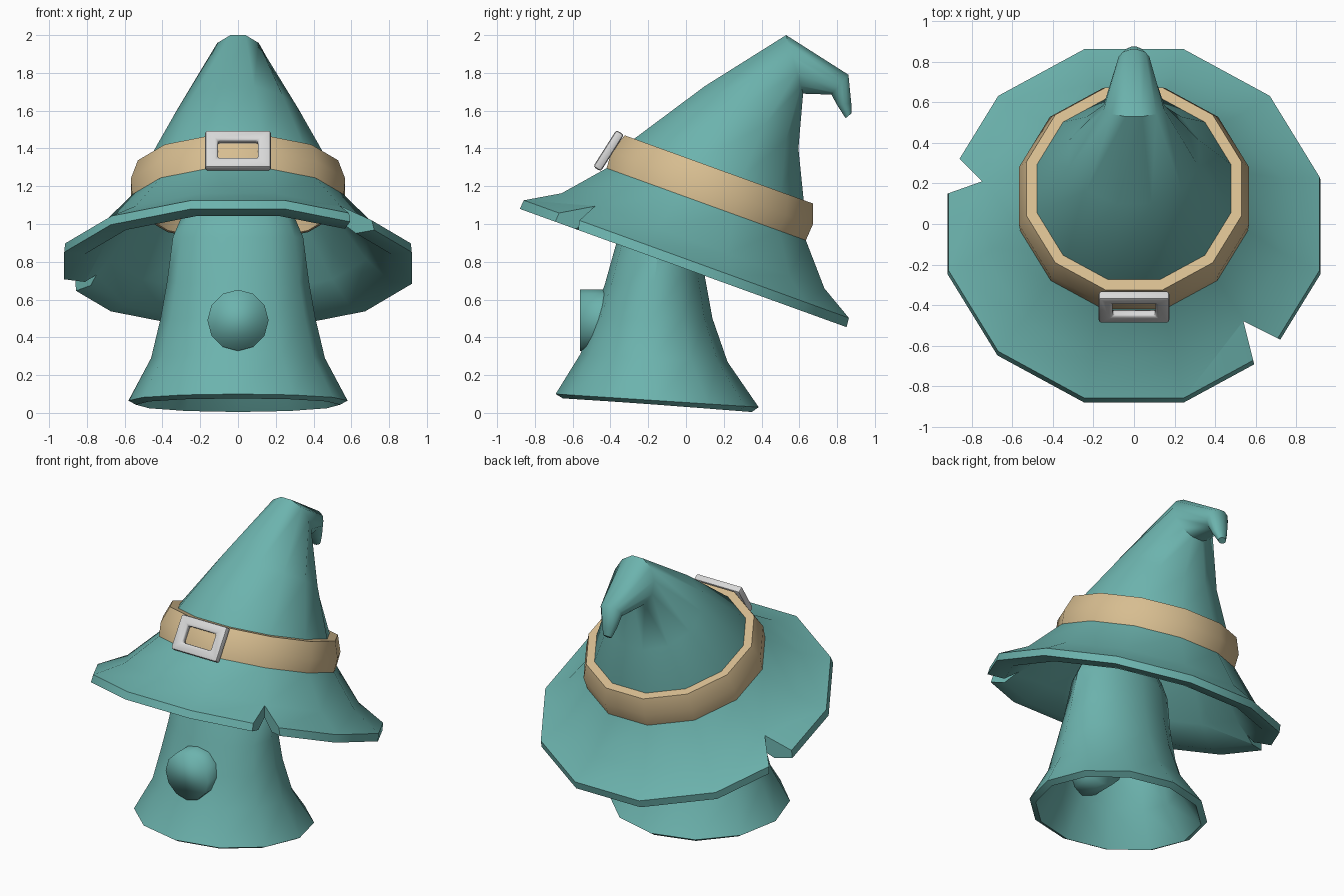
import bpy, bmesh, math
from mathutils import Vector

cube = bpy.data.objects.get("Cube")
if cube:
    bpy.data.objects.remove(cube)

SIDES = 12
TILT = math.radians(19.9)
OUT = Vector((0, -math.cos(TILT), math.sin(TILT)))    # toward the front, in the brim plane
AXIS = Vector((0, math.sin(TILT), math.cos(TILT)))    # up through the hat
HAT_BASE = Vector((0, -0.015, 0.767))


def material(name, rgb):
    m = bpy.data.materials.new(name)
    m.use_nodes = True
    m.diffuse_color = (*rgb, 1)
    m.node_tree.nodes["Principled BSDF"].inputs["Base Color"].default_value = (*rgb, 1)
    return m


TEAL = material("teal cloth", (0.15, 0.45, 0.42))
TAN = material("tan leather", (0.68, 0.51, 0.28))
SILVER = material("silver metal", (0.69, 0.69, 0.69))


def ring(front, back, half_width, half_step=True):
    """Leaning oval through a front and a back (y, z) point."""
    f, b = Vector((0, *front)), Vector((0, *back))
    step = 2 * math.pi / SIDES
    shift, grow = (0.5, 1 / math.cos(step / 2)) if half_step else (0, 1)
    points = []
    for i in range(SIDES):
        a = (i + shift) * step
        points.append((f + b) / 2 + grow * (math.cos(a) * (f - b) / 2
                      + Vector((half_width * math.sin(a), 0, 0))))
    return points


def hat_ring(radius, height):
    c = HAT_BASE + AXIS * height
    return ring((c + OUT * radius).yz, (c - OUT * radius).yz, radius)


def skin(name, rings, mat, closed=False, cap_first=False, cap_last=False):
    """Join rings of points into one surface."""
    bm = bmesh.new()
    loops = [[bm.verts.new(p) for p in r] for r in rings]
    pairs = list(zip(loops, loops[1:]))
    if closed:
        pairs.append((loops[-1], loops[0]))
    for a, b in pairs:
        for i in range(len(a)):
            j = (i + 1) % len(a)
            bm.faces.new((a[i], a[j], b[j], b[i]))
    if cap_first:
        bm.faces.new(loops[0])
    if cap_last:
        bm.faces.new(loops[-1])
    bmesh.ops.recalc_face_normals(bm, faces=bm.faces)
    me = bpy.data.meshes.new(name)
    bm.to_mesh(me)
    bm.free()
    ob = bpy.data.objects.new(name, me)
    bpy.context.collection.objects.link(ob)
    if mat:
        me.materials.append(mat)
    return ob


def select(ob):
    bpy.ops.object.select_all(action='DESELECT')
    ob.select_set(True)
    bpy.context.view_layer.objects.active = ob


def modify(ob, kind, **settings):
    select(ob)
    mod = ob.modifiers.new(kind.title(), kind)
    for key, value in settings.items():
        setattr(mod, key, value)
    bpy.ops.object.modifier_apply(modifier=mod.name)


def smooth(ob, degrees=42):
    select(ob)
    bpy.ops.object.shade_smooth_by_angle(angle=math.radians(degrees))


# Flared hollow body, domed under the hat
body_rings = [
    ((-0.69, 0.10), (0.385, 0.03), 0.58),
    ((-0.56, 0.31), (0.22, 0.27), 0.46),
    ((-0.495, 0.50), (0.14, 0.50), 0.41),
    ((-0.43, 0.68), (0.10, 0.72), 0.375),
    ((-0.36, 0.93), (0.08, 0.93), 0.345),
    ((-0.31, 1.04), (0.05, 1.03), 0.30),
    ((-0.22, 1.10), (0.00, 1.10), 0.19),
]
body = skin("body", [ring(*r, half_step=False) for r in body_rings], TEAL, cap_last=True)
modify(body, 'SOLIDIFY', thickness=0.045, offset=-1)
smooth(body)

# Round stub nose, softly shaded all over
nose_rings = [[Vector((0.162 * math.sin(a), y, 0.49 + 0.162 * math.cos(a)))
               for a in (math.tau * i / SIDES for i in range(SIDES))]
              for y in (-0.56, -0.31)]
nose = skin("nose", nose_rings, TEAL, cap_first=True, cap_last=True)
nose.data.polygons.foreach_set("use_smooth", [True] * len(nose.data.polygons))

# Brim: thick sloping ring with a flat lower rim
brim_profile = [(0.92, 0), (0.915, 0.05), (0.74, 0.153), (0.56, 0.36),
                (0.51, 0.34), (0.68, 0.115), (0.81, 0)]
brim = skin("hat_brim", [hat_ring(*p) for p in brim_profile], TEAL, closed=True)

# Two torn notches cut down through the brim
for apex, side_a, side_b in (((0.54, -0.48), (0.18, -0.09), (0.05, -0.20)),
                             ((-0.75, 0.21), (-0.12, 0.12), (-0.17, -0.06))):
    tip = Vector(apex)
    wedge = [tip, tip + 1.9 * Vector(side_a), tip + 1.9 * Vector(side_b)]
    cutter = skin("notch_cutter", [[Vector((*p, z)) for p in wedge] for z in (0.3, 1.6)],
                  None, cap_first=True, cap_last=True)
    cutter.hide_render = True
    modify(brim, 'BOOLEAN', operation='DIFFERENCE', solver='EXACT', object=cutter)
    bpy.data.objects.remove(cutter)
smooth(brim)

# Band around the crown
band_profile = [(0.56, 0.345), (0.567, 0.45), (0.53, 0.555),
                (0.475, 0.555), (0.505, 0.345)]
smooth(skin("hat_band", [hat_ring(*p) for p in band_profile], TAN, closed=True))

# Crown: leaning cone with a crooked, drooping tip
crown_rings = [
    ((0.10, 1.73), (0.595, 1.40), 0.32),
    ((0.53, 2.00), (0.62, 1.69), 0.15),
    ((0.86, 1.79), (0.77, 1.685), 0.075),
    ((0.875, 1.64), (0.80, 1.63), 0.05),
    ((0.875, 1.585), (0.845, 1.56), 0.028),
]
crown = skin("hat_crown", [hat_ring(0.495, 0.45), hat_ring(0.48, 0.55)]
             + [ring(*r) for r in crown_rings], TEAL, cap_last=True)
smooth(crown, 50)

# Rectangular buckle leaning against the front of the band
up = Vector((0, 0.534, 0.845))
out = Vector((0, -0.845, 0.534))
center = Vector((0, -0.41, 1.388))
buckle_rings = []
for w, h, d in ((0.175, 0.115, -0.024), (0.175, 0.115, 0.024),
                (0.107, 0.055, 0.024), (0.107, 0.055, -0.024)):
    buckle_rings.append([center + Vector((sx * w, 0, 0)) + up * sy * h + out * d
                         for sx, sy in ((-1, -1), (1, -1), (1, 1), (-1, 1))])
buckle = skin("buckle", buckle_rings, SILVER, closed=True)
modify(buckle, 'BEVEL', width=0.014, segments=2, limit_method='ANGLE')
smooth(buckle)
